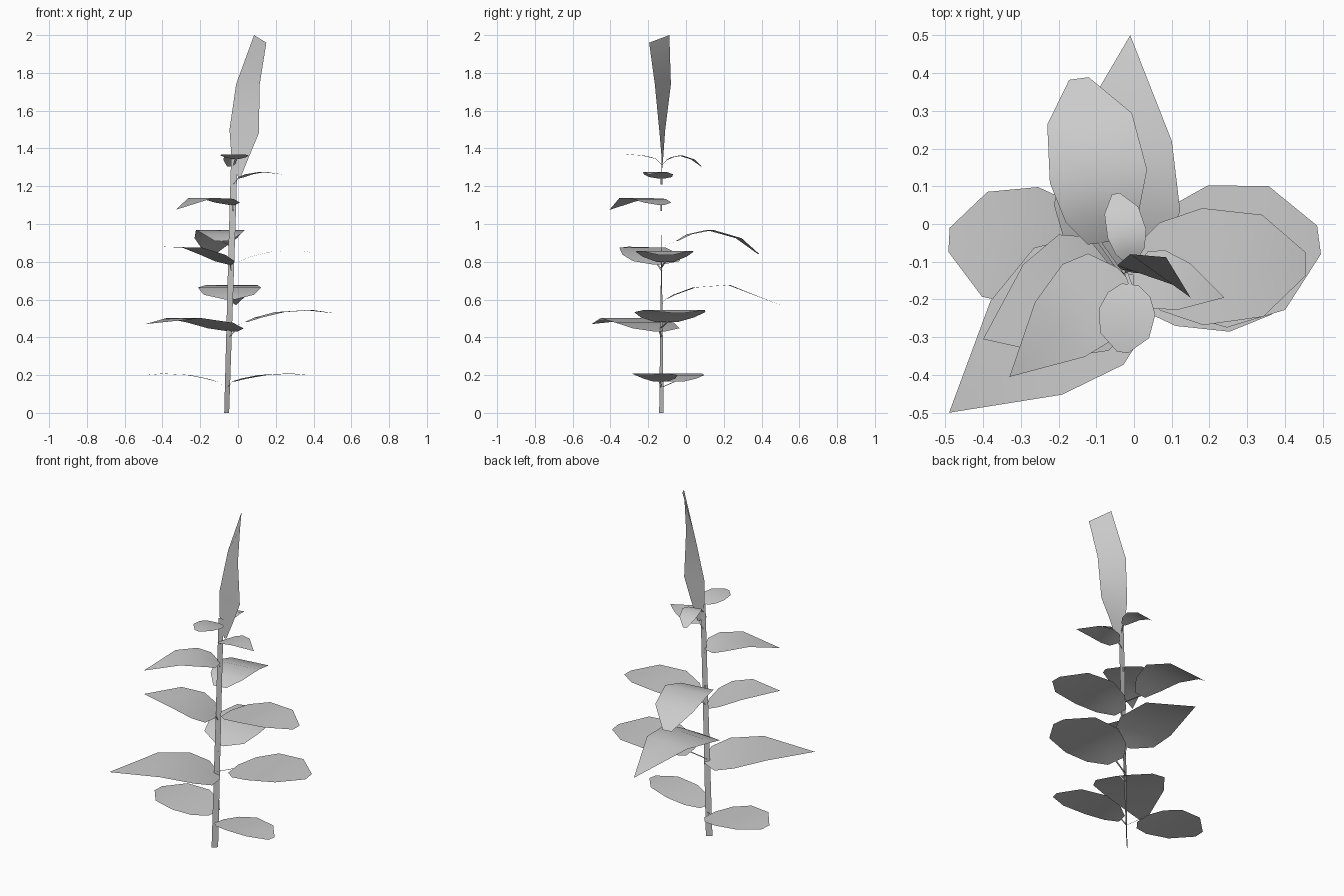
import bpy
from mathutils import Vector

cube = bpy.data.objects.get("Cube")
if cube:
    bpy.data.objects.remove(cube, do_unlink=True)

grey = bpy.data.materials.new("leaf grey")
grey.use_nodes = True
colour = (0.6, 0.6, 0.6, 1)
grey.diffuse_color = colour
grey.node_tree.nodes["Principled BSDF"].inputs["Base Color"].default_value = colour


def make_sheet(name, rows):
    """Thin surface spanning successive rows of points."""
    width = len(rows[0])
    verts = [point for row in rows for point in row]
    faces = []
    for r in range(len(rows) - 1):
        for c in range(width - 1):
            a = r * width + c
            faces.append((a, a + 1, a + width + 1, a + width))
    mesh = bpy.data.meshes.new(name)
    mesh.from_pydata(verts, [], faces)
    mesh.validate()
    mesh.materials.append(grey)
    mesh.shade_smooth()
    obj = bpy.data.objects.new(name, mesh)
    bpy.context.collection.objects.link(obj)
    return obj


def stem_point(z):
    return Vector((-0.06 + 0.03 * z, -0.13, z))


# Blade outlines: (fraction of length, fraction of half width)
POINTED = [(0, 0.15), (0.08, 0.8), (0.25, 1), (0.55, 0.8), (1, 0)]
BLUNT = [(0, 0.3), (0.15, 0.75), (0.4, 1), (0.75, 0.87), (1, 0.2)]


def make_leaf(name, outline, base, tip, crest, left, right):
    """Arched blade from base to tip, plus its narrow stalk."""
    base, tip = Vector(base), Vector(tip)
    along = (tip - base).to_2d().normalized()
    side = Vector((-along.y, along.x, 0))
    bulge = 4 * (crest - (base.z + tip.z) / 2)
    rows = []
    for t, w in outline:
        middle = base.lerp(tip, t)
        middle.z += bulge * t * (1 - t)
        rows.append([middle + side * left * w, middle, middle - side * right * w])
    # Winding runs left to right, so flip it to make the upper side face up
    make_sheet(name, [row[::-1] for row in rows]).data.flip_normals()

    half = side * 0.005
    root = stem_point(base.z - 0.03)
    make_sheet(name + "_stalk", [[root + half, root - half], [base + half, base - half]])


# Flat stem, twisting slightly as it rises
stem_rows = []
for i in range(6):
    t = i / 5
    centre = stem_point(1.36 * t)
    half = Vector((0.013, 0.012, 0)).lerp(Vector((0.017, 0, 0)), min(1, t * 1.4))
    stem_rows.append([centre - half, centre + half])
make_sheet("stem", stem_rows)

# Lowest pair
make_leaf("low_right_leaf", BLUNT, (-0.11, -0.06, 0.165), (-0.49, -0.04, 0.2), 0.205, 0.17, 0.15)
make_leaf("low_left_leaf", BLUNT, (-0.03, -0.14, 0.165), (0.37, -0.22, 0.2), 0.205, 0.13, 0.1)

# Lower whorl
make_leaf("lower_front_leaf", POINTED, (-0.02, -0.14, 0.43), (-0.49, -0.5, 0.47), 0.5, 0.18, 0.21)
make_leaf("lower_left_leaf", BLUNT, (0.04, -0.1, 0.48), (0.49, -0.04, 0.53), 0.54, 0.18, 0.2)
make_leaf("lower_back_leaf", POINTED, (-0.04, -0.11, 0.6), (-0.01, 0.5, 0.57), 0.68, 0.18, 0.155)

# Middle whorl
make_leaf("middle_front_leaf", POINTED, (-0.04, -0.15, 0.785), (-0.4, -0.305, 0.88), 0.87, 0.16, 0.175)
make_leaf("middle_left_leaf", BLUNT, (0, -0.11, 0.8), (0.455, -0.105, 0.835), 0.86, 0.15, 0.16)
make_leaf("middle_back_leaf", BLUNT, (-0.09, -0.05, 0.91), (-0.15, 0.385, 0.84), 0.965, 0.11, 0.15)

# Upper leaves
make_leaf("upper_front_leaf", POINTED, (-0.03, -0.13, 1.1), (-0.33, -0.405, 1.075), 1.14, 0.12, 0.125)
make_leaf("upper_left_leaf", POINTED, (0, -0.13, 1.24), (0.24, -0.195, 1.262), 1.275, 0.08, 0.08)
make_leaf("small_front_leaf", BLUNT, (-0.01, -0.16, 1.345), (-0.03, -0.34, 1.365), 1.365, 0.075, 0.075)
make_leaf("small_back_leaf", BLUNT, (-0.01, -0.1, 1.34), (-0.05, 0.08, 1.305), 1.36, 0.045, 0.06)

# Upright blade at the top
make_sheet("top_leaf", [
    [(0, -0.13, 1.25), (0.015, -0.13, 1.25)],
    [(-0.035, -0.12, 1.36), (0.06, -0.13, 1.36)],
    [(-0.045, -0.11, 1.5), (0.11, -0.14, 1.48)],
    [(-0.01, -0.08, 1.74), (0.115, -0.165, 1.74)],
    [(0.085, -0.088, 2), (0.15, -0.195, 1.96)],
])
